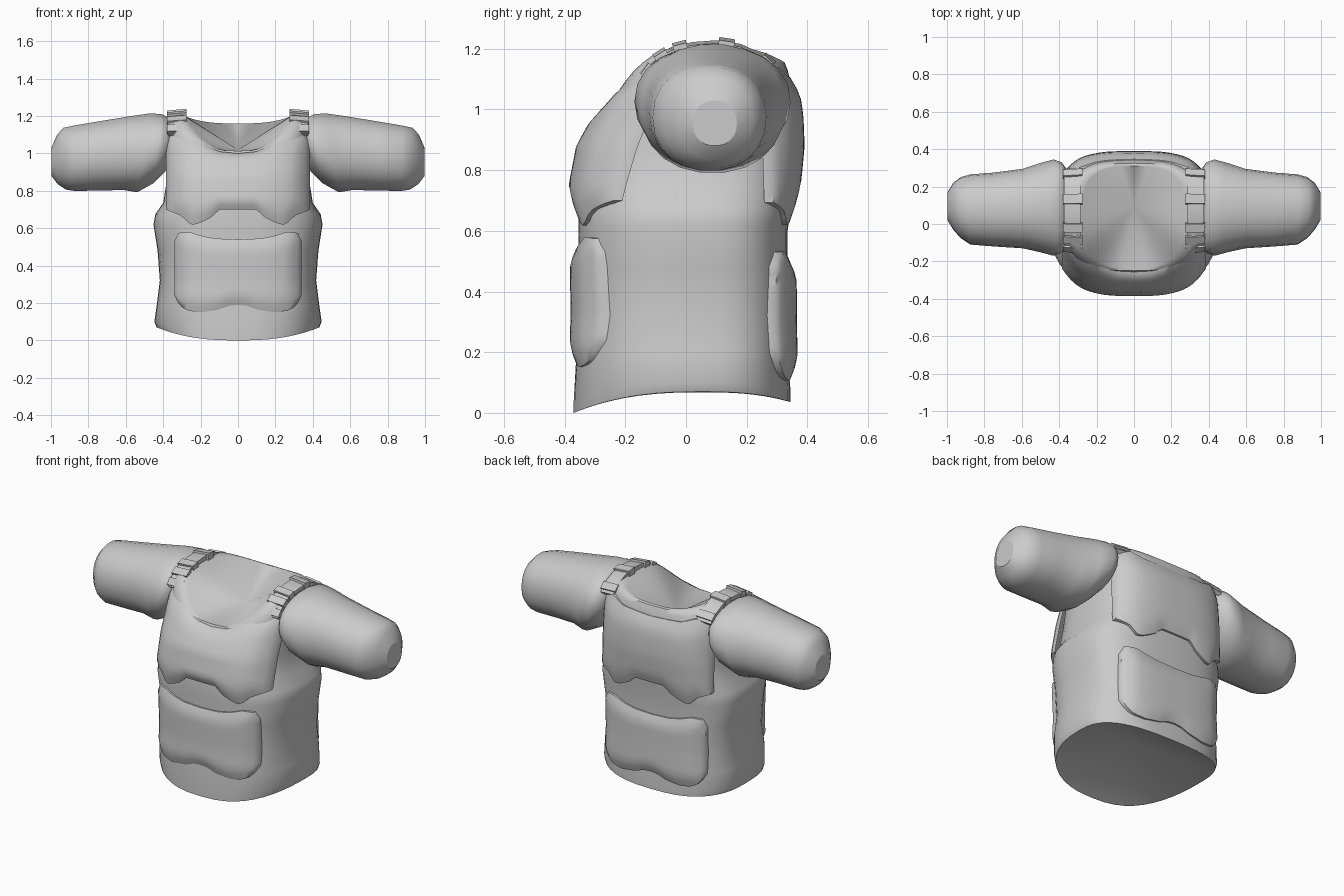
import bpy, bmesh, math

if "Cube" in bpy.data.objects:
    bpy.data.objects.remove(bpy.data.objects["Cube"])

grey = bpy.data.materials.new("plain_grey")
grey.diffuse_color = (0.6, 0.6, 0.6, 1)
grey.use_nodes = True
grey.node_tree.nodes["Principled BSDF"].inputs["Base Color"].default_value = grey.diffuse_color
YC = 0.05          # depth of the side seam


def lerp_table(table, v):
    if v <= table[0][0]:
        return table[0][1:]
    for a, b in zip(table, table[1:]):
        if v <= b[0]:
            t = (v - a[0]) / (b[0] - a[0])
            return [p + (q - p) * t for p, q in zip(a[1:], b[1:])]
    return table[-1][1:]


def finish(name, bm, angle=40):
    bmesh.ops.recalc_face_normals(bm, faces=bm.faces)
    me = bpy.data.meshes.new(name)
    bm.to_mesh(me)
    bm.free()
    ob = bpy.data.objects.new(name, me)
    bpy.context.collection.objects.link(ob)
    me.materials.append(grey)
    bpy.ops.object.select_all(action='DESELECT')
    ob.select_set(True)
    bpy.context.view_layer.objects.active = ob
    bpy.ops.object.shade_smooth_by_angle(angle=math.radians(angle))
    return ob


def loft(bm, rings):
    vs = [[bm.verts.new(p) for p in r] for r in rings]
    n = len(vs[0])
    for a, b in zip(vs, vs[1:]):
        for i in range(n):
            bm.faces.new((a[i], a[(i + 1) % n], b[(i + 1) % n], b[i]))
    return vs


def fan(bm, ring, apex):
    c = bm.verts.new(apex)
    for i in range(len(ring)):
        bm.faces.new((ring[i], ring[(i + 1) % len(ring)], c))


# Torso: half width, front y, back y, height at side / front / back
RINGS = [
    (0.425, -0.36, 0.335, 0.068, 0.004, 0.038),
    (0.435, -0.37, 0.345, 0.07, 0.0, 0.036),
    (0.447, -0.37, 0.345, 0.10, 0.04, 0.07),
    (0.433, -0.362, 0.335, 0.20, 0.18, 0.18),
    (0.418, -0.352, 0.335, 0.32, 0.32, 0.32),
    (0.43, -0.352, 0.335, 0.48, 0.48, 0.48),
    (0.452, -0.355, 0.335, 0.62, 0.60, 0.60),
    (0.442, -0.355, 0.345, 0.675, 0.67, 0.67),
    (0.40, -0.35, 0.35, 0.735, 0.74, 0.75),
    (0.38, -0.335, 0.362, 0.86, 0.84, 0.88),
    (0.376, -0.30, 0.36, 1.02, 0.92, 1.0),
    (0.38, -0.265, 0.345, 1.14, 0.98, 1.09),
    (0.365, -0.255, 0.335, 1.195, 1.003, 1.13),
    (0.325, -0.25, 0.325, 1.212, 1.013, 1.155),
    (0.275, -0.235, 0.31, 1.195, 1.013, 1.16),
]


def torso_ring(xr, yf, yb, zs, zf, zb, n=44):
    pts = []
    pf, pb = (0.8, 0.76) if zs < 0.15 else (0.71, 0.68)   # rounder hem
    for i in range(n):
        a = 2 * math.pi * i / n
        c, s = math.cos(a), math.sin(a)
        p, ye, ze = (pf, yf, zf) if s < 0 else (pb, yb, zb)
        x = math.copysign(abs(c) ** p, c) * xr
        pts.append((x, YC + (ye - YC) * abs(s) ** p, zs + (ze - zs) * s * s))
    return pts


bm = bmesh.new()
vs = loft(bm, [torso_ring(*r) for r in RINGS])
fan(bm, vs[0], (0, -0.03, 0.19))    # hollowed underside
fan(bm, vs[-1], (0, 0.09, 1.02))    # dished neck
finish("torso", bm, 50)

# Surface that plates and pouches follow: z, half width, front y, back y
SURF = [(0.1, 0.45, -0.36, 0.34), (0.32, 0.43, -0.35, 0.335), (0.6, 0.45, -0.355, 0.335),
        (0.75, 0.42, -0.355, 0.352), (0.88, 0.405, -0.33, 0.364), (0.98, 0.40, -0.275, 0.36),
        (1.05, 0.40, -0.23, 0.35), (1.13, 0.40, -0.155, 0.325)]


def panel(name, front, width, bottom, top, lift, puff, depth):
    """Padded panel wrapped round the torso, with rims turned inward."""
    nx, nz = 32, 12
    side, p = (-1, 2.8) if front else (1, 3.0)
    bm = bmesh.new()
    grid = []
    for i in range(nx + 1):
        x = width * (2 * i / nx - 1)
        z0, z1 = lerp_table(bottom, abs(x))[0], lerp_table(top, abs(x))[0]
        col = []
        for j in range(nz + 1):
            t = j / nz
            z = z0 + (z1 - z0) * t
            xr, yf, yb = lerp_table(SURF, z)
            u = min(abs(x) / (xr + 0.02), 0.97)
            y = YC + ((yf if front else yb) - YC) * (1 - u ** p) ** (1 / p)
            edge = min(1, 5 * t, 5 * (1 - t), 8 * i / nx, 8 * (1 - i / nx))
            y += side * (lift + puff * math.sin(edge * math.pi / 2))
            col.append(bm.verts.new((x, y, z)))
        grid.append(col)
    for a, b in zip(grid, grid[1:]):
        for j in range(nz):
            bm.faces.new((a[j], b[j], b[j + 1], a[j + 1]))
    border = [e for e in bm.edges if e.is_boundary]
    new = bmesh.ops.extrude_edge_only(bm, edges=border)["geom"]
    for v in new:
        if isinstance(v, bmesh.types.BMVert):
            v.co.y -= side * depth
    finish(name, bm, 50)


CHEST_LOW = [(0, 0.70), (0.1, 0.70), (0.14, 0.66), (0.2, 0.63), (0.25, 0.615),
             (0.3, 0.665), (0.385, 0.70)]
panel("chest_plate", True, 0.385, CHEST_LOW,
      [(0, 1.00), (0.1, 1.01), (0.18, 1.05), (0.24, 1.11), (0.34, 1.12), (0.385, 1.07)],
      0.01, 0.022, 0.03)
panel("back_plate", False, 0.37, CHEST_LOW,
      [(0, 1.10), (0.2, 1.11), (0.28, 1.14), (0.34, 1.13), (0.37, 1.07)],
      0.012, 0.015, 0.03)

# Lower pouches, front and back
for name, front, dz in (("front_pouch", True, 0.0), ("back_pouch", False, -0.045)):
    low = [(0, 0.19), (0.05, 0.185), (0.1, 0.165), (0.2, 0.15), (0.27, 0.16),
           (0.31, 0.185), (0.34, 0.24)]
    high = [(0, 0.54), (0.12, 0.545), (0.2, 0.56), (0.26, 0.58), (0.32, 0.575), (0.34, 0.53)]
    panel(name, front, 0.34, [(x, z + dz) for x, z in low],
          [(x, z + dz) for x, z in high], 0.008, 0.022, 0.03)

# Sleeves: x at top, x at bottom, y range, z range
SLEEVE = [(0.34, 0.36, -0.10, 0.28, 0.96, 1.16), (0.385, 0.39, -0.155, 0.33, 0.90, 1.20),
          (0.41, 0.45, -0.17, 0.345, 0.84, 1.212), (0.47, 0.54, -0.15, 0.325, 0.79, 1.216),
          (0.58, 0.61, -0.13, 0.295, 0.802, 1.20), (0.75, 0.75, -0.12, 0.275, 0.80, 1.172),
          (0.88, 0.87, -0.11, 0.265, 0.797, 1.15), (0.935, 0.92, -0.075, 0.25, 0.805, 1.138),
          (0.968, 0.965, -0.03, 0.22, 0.835, 1.10), (0.998, 0.998, 0.022, 0.168, 0.88, 1.03)]
for side, name in ((1, "right_sleeve"), (-1, "left_sleeve")):
    bm = bmesh.new()
    rings = []
    for xt, xb, y0, y1, z0, z1 in SLEEVE:
        ring = []
        for i in range(22):
            a = 2 * math.pi * i / 22
            c, s = math.cos(a), math.sin(a)
            x = xb + (xt - xb) * (s + 1) / 2
            ring.append((side * x,
                         (y0 + y1) / 2 + (y1 - y0) / 2 * math.copysign(abs(c) ** 0.92, c),
                         (z0 + z1) / 2 + (z1 - z0) / 2 * math.copysign(abs(s) ** 0.92, s)))
        rings.append(ring)
    vs = loft(bm, rings)
    bm.faces.new(vs[0])
    bm.faces.new(vs[-1])
    ob = finish(name, bm, 45)
    # Crisp flat cuff end
    ob.data.polygons[-1].use_smooth = False

# Shoulder straps with raised buckles
PATH = [(-0.15, 1.11), (-0.11, 1.165), (-0.05, 1.203), (0.02, 1.22), (0.1, 1.226),
        (0.18, 1.214), (0.25, 1.182), (0.30, 1.135)]


def strap_piece(bm, side, pts, x0, x1, up):
    rings = []
    for i, (y, z) in enumerate(pts):
        ya, za = pts[max(i - 1, 0)]
        yb, zb = pts[min(i + 1, len(pts) - 1)]
        d = math.hypot(yb - ya, zb - za)
        ny, nz = -(zb - za) / d, (yb - ya) / d
        rings.append([(side * x, y + ny * h, z + nz * h)
                      for x, h in ((x0, -0.03), (x0, up), (x1, up - 0.01), (x1, -0.03))])
    vs = loft(bm, rings)
    bm.faces.new(vs[0])
    bm.faces.new(vs[-1])


for side, name in ((1, "right_strap"), (-1, "left_strap")):
    bm = bmesh.new()
    strap_piece(bm, side, PATH, 0.285, 0.375, 0.002)
    for k in (0, 1, 2, 4, 6):
        (ya, za), (yb, zb) = PATH[k], PATH[k + 1]
        mid = [(ya + (yb - ya) * t, za + (zb - za) * t) for t in (0.1, 0.75)]
        strap_piece(bm, side, mid, 0.275, 0.38, 0.014)
    finish(name, bm, 30)
